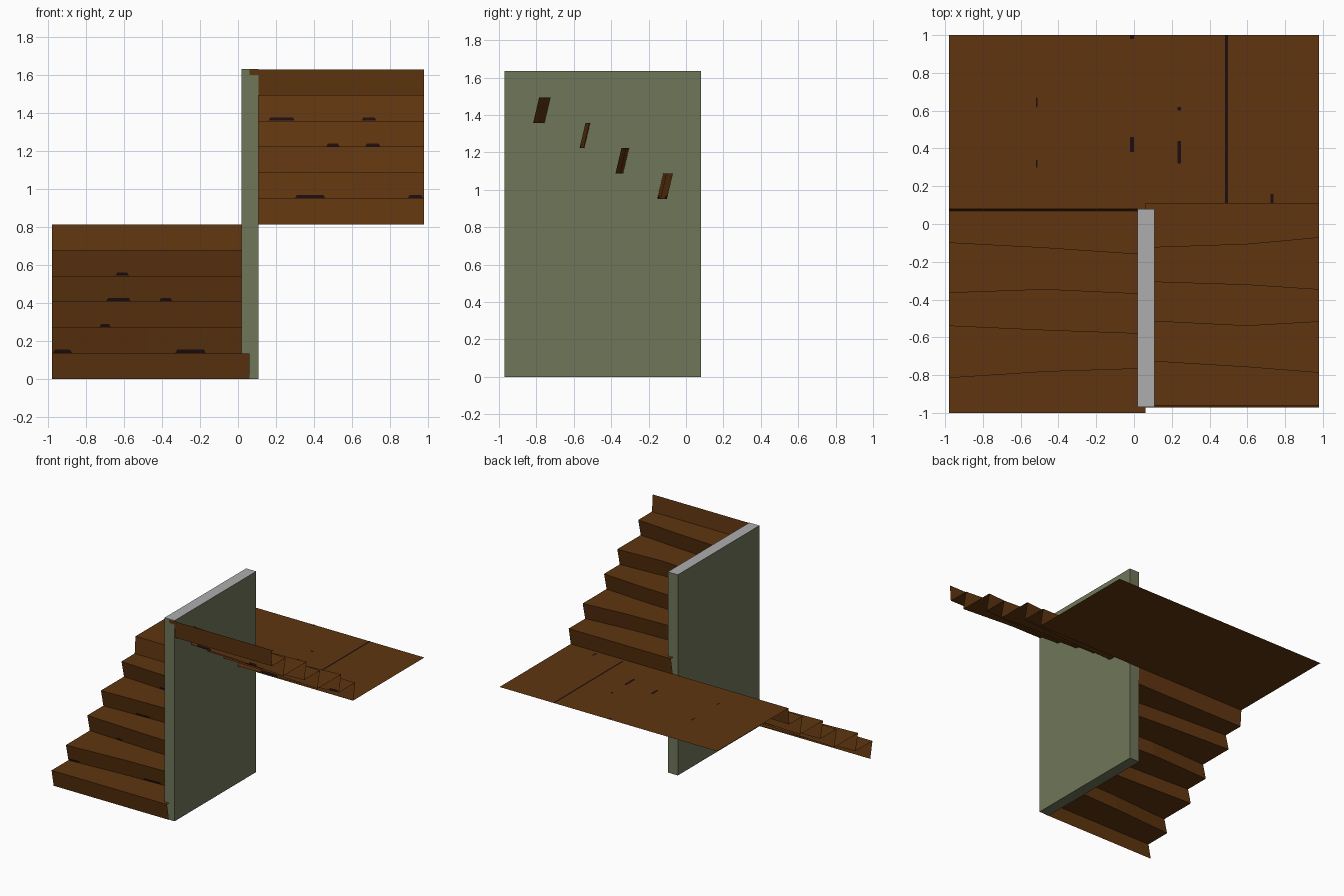
import bpy, bmesh

if "Cube" in bpy.data.objects:
    bpy.data.objects.remove(bpy.data.objects["Cube"])


def material(name, rgb):
    m = bpy.data.materials.new(name)
    m.diffuse_color = (*rgb, 1)
    m.use_nodes = True
    m.node_tree.nodes["Principled BSDF"].inputs["Base Color"].default_value = m.diffuse_color
    return m


WOOD = material("brown wood", (0.115, 0.036, 0.005))
DARK = material("dark seam", (0.012, 0.004, 0.005))
OLIVE = material("olive wall", (0.16, 0.18, 0.10))
GREY = material("grey cap", (0.42, 0.42, 0.42))


def make_object(name, bm, mats):
    me = bpy.data.meshes.new(name)
    bm.to_mesh(me)
    bm.free()
    for m in mats:
        me.materials.append(m)
    ob = bpy.data.objects.new(name, me)
    bpy.context.collection.objects.link(ob)
    return ob


def quad(bm, pts):
    return bm.faces.new([bm.verts.new(p) for p in pts])


RISE = 1.63 / 12
LAND = RISE * 6
LEAN = 0.032


def lerp_row(xs, row, x):
    """y of a worn step edge at a given x"""
    i = 0 if x < xs[1] else 1
    t = (x - xs[i]) / (xs[i + 1] - xs[i])
    return row[i] + t * (row[i + 1] - row[i])


def flight(name, xs, rows, z0, d, marks):
    """Open zigzag sheet: each row is a step nose, d is the climbing direction in y"""
    bm = bmesh.new()
    profile = []
    for k, row in enumerate(rows):
        lean = LEAN if k < 5 else -0.01
        if k == 0:
            lean = 0.027
        profile.append(([y + d * lean for y in row], z0 + k * RISE))
        profile.append((row, z0 + (k + 1) * RISE))
    grid = [[bm.verts.new((x, y, z)) for x, y in zip(xs, ys)] for ys, z in profile]
    for a, b in zip(grid, grid[1:]):
        for i in range(2):
            f = [a[i], a[i + 1], b[i + 1], b[i]]
            bm.faces.new(f if d > 0 else f[::-1])
    make_object(name, bm, [WOOD])

    # small dark worn marks at the foot of some risers
    bm = bmesh.new()
    for k, x, w in marks:
        lo, hi = profile[2 * k], profile[2 * k + 1]
        pts = []
        for px, t in ((x - w / 2, 0.02), (x + w / 2, 0.02), (x + w / 2 - 0.01, 0.14), (x - w / 2 + 0.01, 0.14)):
            y = (1 - t) * lerp_row(xs, lo[0], px) + t * lerp_row(xs, hi[0], px)
            pts.append((px, y - 0.003, lo[1] + t * RISE))
        quad(bm, pts)
    make_object(name + "_marks", bm, [DARK])


# lower flight climbs to the back, upper flight climbs to the front
flight("lower_flight", (-0.98, -0.47, 0.06),
       [(-1.0, -1.0, -1.0), (-0.815, -0.782, -0.765), (-0.54, -0.563, -0.582),
        (-0.365, -0.347, -0.372), (-0.10, -0.127, -0.163), (0.08, 0.08, 0.08)],
       0, 1, [(4, -0.61, 0.07), (3, -0.63, 0.13), (3, -0.38, 0.07),
              (2, -0.70, 0.06), (1, -0.925, 0.10), (1, -0.25, 0.16)])
flight("upper_flight", (0.06, 0.60, 0.98),
       [(0.11, 0.11, 0.11), (-0.123, -0.105, -0.07), (-0.303, -0.32, -0.345),
        (-0.51, -0.537, -0.515), (-0.722, -0.755, -0.785), (-0.972, -0.972, -0.972)],
       LAND, -1, [(4, 0.23, 0.14), (4, 0.69, 0.08), (3, 0.50, 0.07),
                  (3, 0.71, 0.08), (1, 0.38, 0.16), (1, 0.935, 0.08)])

# landing sheet
bm = bmesh.new()
quad(bm, [(-0.98, 0.08, LAND), (0.98, 0.08, LAND), (0.98, 1.0, LAND), (-0.98, 1.0, LAND)])
make_object("landing", bm, [WOOD])

# dark plank seams on the landing
bm = bmesh.new()
for x, y0, y1, w in ((0.49, 0.11, 1.0, 0.014), (0.24, 0.32, 0.44, 0.02), (0.24, 0.6, 0.62, 0.02),
                     (-0.01, 0.38, 0.46, 0.02), (-0.01, 0.98, 1.0, 0.02),
                     (-0.515, 0.30, 0.34, 0.01), (-0.515, 0.62, 0.67, 0.01), (0.73, 0.11, 0.16, 0.015)):
    z = LAND + 0.002
    quad(bm, [(x - w / 2, y0, z), (x + w / 2, y0, z), (x + w / 2, y1, z), (x - w / 2, y1, z)])
make_object("landing_seams", bm, [DARK])

# dividing wall with a grey top
bm = bmesh.new()
bmesh.ops.create_cube(bm, size=1)
for v in bm.verts:
    v.co = (0.0625 + v.co.x * 0.09, -0.445 + v.co.y * 1.05, (v.co.z + 0.5) * 1.635)
bm.normal_update()
for f in bm.faces:
    f.material_index = 1 if f.normal.z > 0.5 else 0
make_object("dividing_wall", bm, [OLIVE, GREY])
